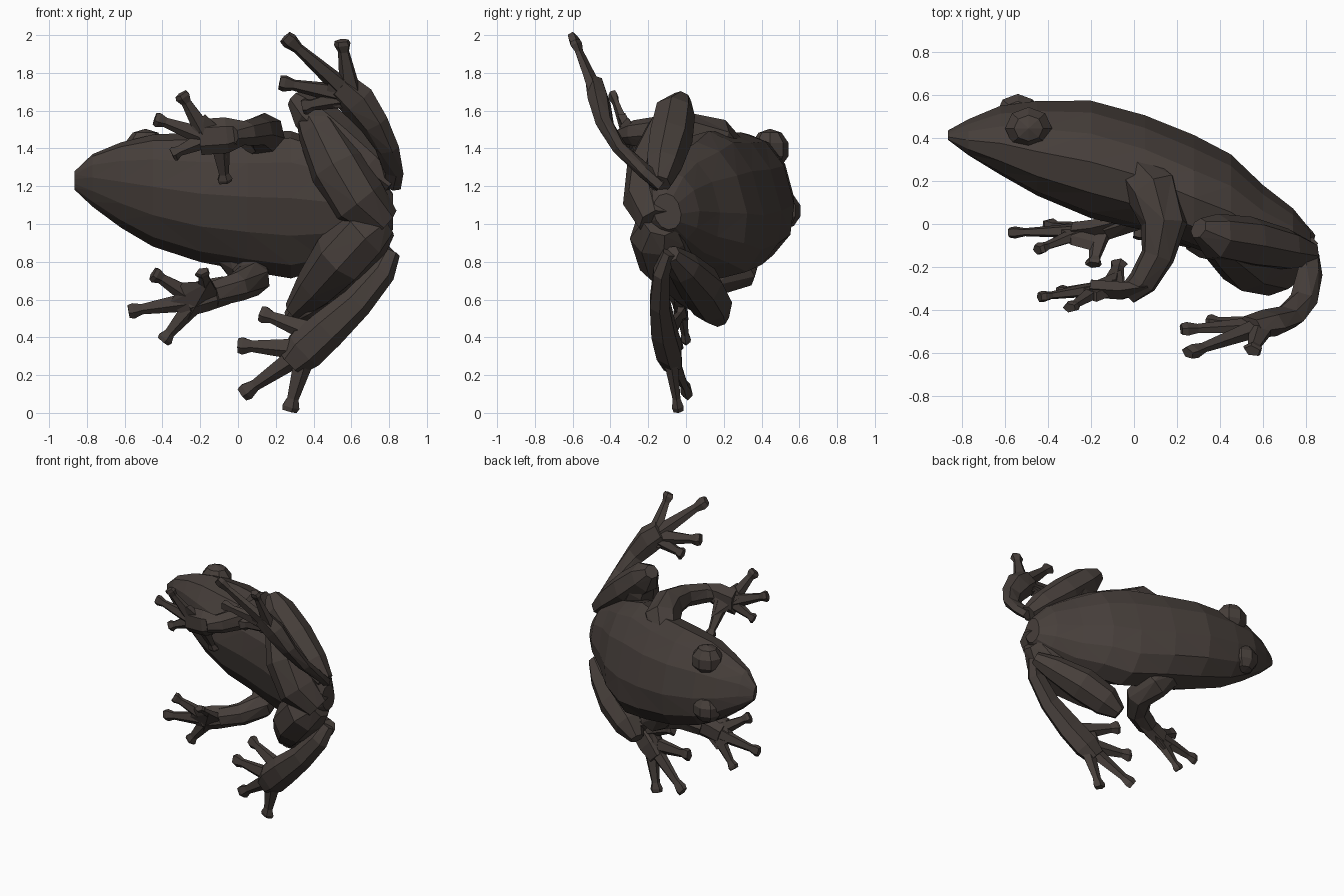
import bpy, bmesh, math
from mathutils import Vector, Matrix

if "Cube" in bpy.data.objects:
    bpy.data.objects.remove(bpy.data.objects["Cube"])

skin = bpy.data.materials.new("dark_brown_skin")
skin.diffuse_color = (0.062, 0.049, 0.043, 1)
skin.use_nodes = True
skin.node_tree.nodes["Principled BSDF"].inputs["Base Color"].default_value = skin.diffuse_color


def finish(name, bm):
    bmesh.ops.recalc_face_normals(bm, faces=bm.faces)
    bmesh.ops.triangulate(bm, faces=bm.faces)
    me = bpy.data.meshes.new(name)
    bm.to_mesh(me)
    bm.free()
    me.materials.append(skin)
    ob = bpy.data.objects.new(name, me)
    bpy.context.collection.objects.link(ob)
    return ob


def loft(bm, rings):
    """Skin a list of equal-length rings and cap both ends."""
    vs = [[bm.verts.new(p) for p in r] for r in rings]
    n = len(vs[0])
    for a, b in zip(vs, vs[1:]):
        for i in range(n):
            j = (i + 1) % n
            bm.faces.new((a[i], a[j], b[j], b[i]))
    bm.faces.new(vs[0])
    bm.faces.new(vs[-1])


def tube(bm, path, flat=None, ratio=1.0, sides=6):
    """path: (x, y, z, radius) points; flat: direction squashed by ratio."""
    pts = [Vector(p[:3]) for p in path]
    flat = Vector(flat or (0, 1, 0.2))
    rings = []
    for i, p in enumerate(pts):
        t = (pts[min(i + 1, len(pts) - 1)] - pts[max(i - 1, 0)]).normalized()
        u = t.cross(flat).normalized()
        v = t.cross(u)
        r = path[i][3]
        rings.append([p + u * (r * math.cos(a)) + v * (r * ratio * math.sin(a))
                      for a in (2 * math.pi * k / sides for k in range(sides))])
    loft(bm, rings)


def digits(bm, root, tips, r, flat):
    """Thin toes fanning from the palm, each with a squared, wider tip."""
    root = Vector(root)
    for tip in tips:
        tip = Vector(tip)
        side = root.lerp(tip, 0.5)
        tube(bm, [(*root, r * 1.6), (*side, r * 1.1), (*root.lerp(tip, 0.8), r * 0.8),
                  (*root.lerp(tip, 0.93), r * 1.2), (*tip, r)], flat, 0.65, 5)


def web(bm, root, tips, reach, flat, thick=0.022):
    """Thin skin stretched between the bases of the digits."""
    root, n = Vector(root), Vector(flat).normalized() * thick
    pts = [root] + [root.lerp(Vector(t), reach) for t in tips]
    vs = [bm.verts.new(p + n * s) for p in pts for s in (-1, 1)]
    bmesh.ops.convex_hull(bm, input=vs)


# Body: rolled sections, squarer on the back (x, y low, y high, z low, z high)
ROLL = math.radians(15)
sections = [
    (-0.865, .395, .43, 1.18, 1.28), (-0.77, .325, .48, 1.09, 1.37),
    (-0.62, .235, .54, .98, 1.43), (-0.45, .14, .56, .88, 1.47),
    (-0.20, .035, .56, .80, 1.48), (0.05, -.02, .49, .75, 1.48),
    (0.28, -.10, .395, .71, 1.49), (0.45, -.17, .31, .76, 1.43),
    (0.60, -.24, .17, .82, 1.36), (0.74, -.24, .065, .90, 1.27),
    (0.82, -.17, -.03, .97, 1.16)]
bm = bmesh.new()
rings = []
for x, y0, y1, z0, z1 in sections:
    ring = []
    for k in range(12):
        t = 2 * math.pi * (k + 0.5) / 12
        s, c = math.sin(t), math.cos(t)
        if s > 0:
            s, c = s ** .88, math.copysign(abs(c) ** .88, c)
        up, side = 1.01 * (y1 - y0) / 2 * s, 1.02 * (z1 - z0) / 2 * c
        ring.append((x, (y0 + y1) / 2 + up * math.cos(ROLL) - side * math.sin(ROLL),
                     (z0 + z1) / 2 + up * math.sin(ROLL) + side * math.cos(ROLL)))
    rings.append(ring)
loft(bm, rings)
finish("body", bm)

# Eyes: low-poly bulges, flattened against the head
bm = bmesh.new()
for c, r, squash in (((-0.49, .445, 1.395), .115, .95), ((-0.54, .515, 1.07), .105, .95)):
    bmesh.ops.create_uvsphere(bm, u_segments=8, v_segments=5, radius=r,
                              matrix=Matrix.Translation(c) @ Matrix.Diagonal((1, .9, squash, 1)))
finish("eyes", bm)

# Upper-side front leg and hand
bm = bmesh.new()
tube(bm, [(-.02, .26, 1.34, .10), (.09, .15, 1.44, .125), (.14, .0, 1.48, .11),
          (.11, -.15, 1.49, .08), (.04, -.27, 1.48, .07), (-.03, -.33, 1.47, .05)],
     (1, 0, 0), 1, 7)
tube(bm, [(.07, -.29, 1.49, .05), (-.06, -.31, 1.47, .095), (-.2, -.30, 1.46, .095)],
     (0, 1, 0), .5)
tips = [(-.44, -.34, 1.56), (-.30, -.39, 1.69), (-.35, -.31, 1.37), (-.07, -.18, 1.22)]
digits(bm, (-.16, -.30, 1.46), tips[:3], .036, (0, 1, 0))
digits(bm, (-.1, -.29, 1.44), tips[3:], .036, (0, 1, 0))
web(bm, (-.05, -.29, 1.47), tips, .5, (0, 1, 0))
finish("front_leg_upper_side", bm)

# Lower-side front leg and hand
bm = bmesh.new()
tube(bm, [(-.04, .30, .86, .10), (.06, .28, .76, .11), (.08, .15, .71, .095),
          (.0, .04, .67, .08), (-.13, -.01, .63, .07)], (0, 0, 1), 1, 7)
tube(bm, [(-.06, .01, .65, .075), (-.18, -.02, .62, .085), (-.27, -.03, .59, .08)],
     (0, 1, 0), .55)
tips = [(-.58, -.04, .54), (-.45, -.12, .74), (-.40, .0, .38), (-.19, -.19, .75)]
digits(bm, (-.22, -.03, .60), tips[:3], .038, (0, 1, 0))
digits(bm, (-.15, -.02, .62), tips[3:], .036, (0, 1, 0))
web(bm, (-.10, -.02, .63), tips, .55, (0, 1, 0))
finish("front_leg_lower_side", bm)

# Upper-side hind leg: thigh and shank
bm = bmesh.new()
tube(bm, [(.77, -.15, 1.0, .10), (.64, -.18, 1.12, .155), (.53, -.16, 1.30, .155),
          (.43, -.09, 1.50, .12), (.35, -.05, 1.63, .06)], None, 1, 8)
tube(bm, [(.30, -.02, 1.665, .05), (.38, -.06, 1.59, .11), (.54, -.085, 1.45, .12),
          (.71, -.12, 1.31, .10), (.82, -.14, 1.21, .06)], None, 1, 7)
finish("hind_leg_upper_side", bm)

# Upper-side hind foot
bm = bmesh.new()
tube(bm, [(.81, -.13, 1.21, .06), (.82, -.22, 1.28, .06), (.79, -.35, 1.40, .065),
          (.72, -.43, 1.53, .08), (.63, -.46, 1.65, .10), (.54, -.48, 1.73, .085)],
     (.3, 1, 0), .6)
tips = [(.25, -.60, 1.99), (.22, -.49, 1.75), (.55, -.59, 1.97), (.34, -.45, 1.62)]
digits(bm, (.60, -.47, 1.68), tips, .04, (.3, 1, .3))
web(bm, (.64, -.45, 1.62), tips, .4, (.3, 1, .3))
finish("hind_foot_upper_side", bm)

# Lower-side hind leg: thigh and shank
bm = bmesh.new()
tube(bm, [(.77, -.13, 1.02, .10), (.67, -.14, .95, .16), (.55, -.10, .82, .16),
          (.42, .03, .67, .12), (.30, .13, .54, .06)], None, 1, 8)
tube(bm, [(.28, .18, .495, .05), (.37, .14, .57, .11), (.53, .08, .67, .12),
          (.70, -.01, .77, .09), (.81, -.08, .84, .05)], None, 1, 7)
finish("hind_leg_lower_side", bm)

# Lower-side hind foot
bm = bmesh.new()
tube(bm, [(.81, -.09, .85, .05), (.765, -.13, .745, .07), (.63, -.14, .585, .085),
          (.47, -.12, .44, .105), (.35, -.09, .33, .11), (.28, -.07, .26, .08)],
     (0, 1, 0), .7)
tips = [(.02, .01, .10), (.27, -.04, .01), (.0, -.04, .36), (.12, -.02, .53)]
digits(bm, (.36, -.09, .34), tips[:3], .042, (0, 1, 0))
digits(bm, (.42, -.10, .42), tips[3:], .042, (0, 1, 0))
web(bm, (.45, -.10, .42), tips, .4, (0, 1, 0))
finish("hind_foot_lower_side", bm)
